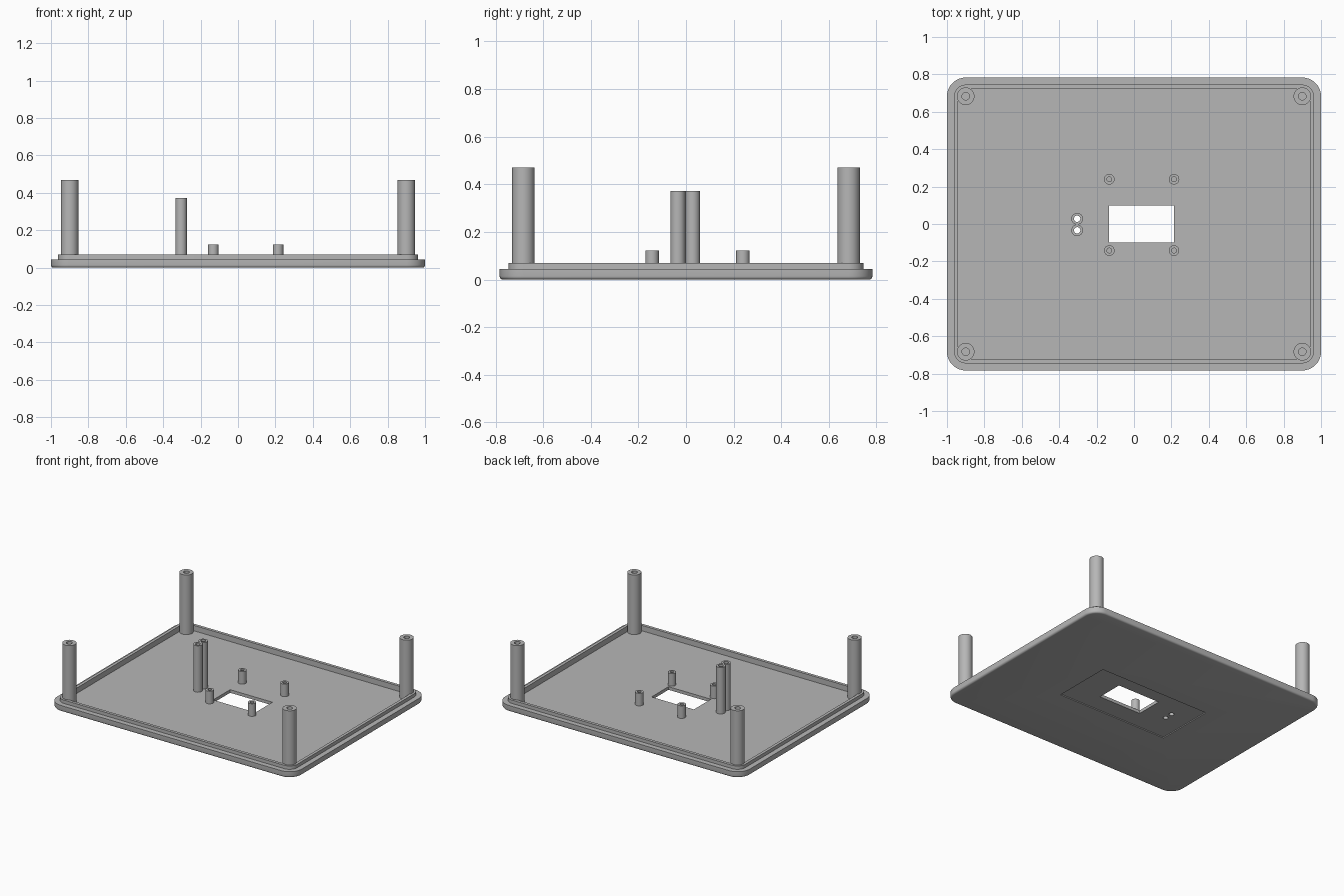
import bpy, bmesh, math
from mathutils import Matrix

cube = bpy.data.objects.get("Cube")
if cube:
    bpy.data.objects.remove(cube, do_unlink=True)

grey = bpy.data.materials.new("grey plastic")
grey.use_nodes = True
colour = (0.47, 0.47, 0.47, 1)
grey.diffuse_color = colour
grey.node_tree.nodes["Principled BSDF"].inputs["Base Color"].default_value = colour

HALF_X, HALF_Y, CORNER = 1.0, 0.783, 0.1
FLOOR = 0.03


def finish(bm, name, smooth=True):
    bmesh.ops.recalc_face_normals(bm, faces=bm.faces)
    mesh = bpy.data.meshes.new(name)
    bm.to_mesh(mesh)
    bm.free()
    mesh.materials.append(grey)
    ob = bpy.data.objects.new(name, mesh)
    bpy.context.collection.objects.link(ob)
    if smooth:
        activate(ob)
        bpy.ops.object.shade_smooth_by_angle(angle=math.radians(35))
    return ob


def activate(ob):
    bpy.ops.object.select_all(action="DESELECT")
    ob.select_set(True)
    bpy.context.view_layer.objects.active = ob


def rounded_loop(bm, inset, z, steps=10):
    """Rounded rectangle, concentric with the plate outline."""
    r = CORNER - inset
    verts = []
    for q, (sx, sy) in enumerate([(1, 1), (-1, 1), (-1, -1), (1, -1)]):
        for i in range(steps + 1):
            a = math.pi / 2 * (q + i / steps)
            verts.append(bm.verts.new((sx * (HALF_X - CORNER) + r * math.cos(a),
                                       sy * (HALF_Y - CORNER) + r * math.sin(a), z)))
    return verts


def bridge(bm, a, b):
    n = len(a)
    for i in range(n):
        bm.faces.new((a[i], a[(i + 1) % n], b[(i + 1) % n], b[i]))


def tube(name, x, y, r, hole, top, segments=40):
    """Hollow round standoff rising from the floor."""
    bm = bmesh.new()
    rings = []
    for rad, z in [(r, FLOOR), (r, top), (hole, top), (hole, FLOOR)]:
        rings.append([bm.verts.new((x + rad * math.cos(2 * math.pi * i / segments),
                                    y + rad * math.sin(2 * math.pi * i / segments), z))
                      for i in range(segments)])
    for a, b in zip(rings, rings[1:]):
        bridge(bm, a, b)
    return finish(bm, name)


def box_cutter(name, x0, x1, y0, y1, z0, z1):
    bm = bmesh.new()
    bmesh.ops.create_cube(bm, size=1, matrix=Matrix.Translation(
        ((x0 + x1) / 2, (y0 + y1) / 2, (z0 + z1) / 2)) @ Matrix.Diagonal(
        (x1 - x0, y1 - y0, z1 - z0, 1)))
    return finish(bm, name, False)


def hole_cutter(name, x, y, r):
    bm = bmesh.new()
    bmesh.ops.create_cone(bm, cap_ends=True, segments=40, radius1=r, radius2=r,
                          depth=0.4, matrix=Matrix.Translation((x, y, 0)))
    return finish(bm, name, False)


# Tray: filleted bottom edge, stepped side, raised lip and sunken floor
FILLET = 0.014
profile = []
for i in range(5):
    a = math.pi / 2 * i / 4
    profile.append((FILLET * (1 - math.sin(a)), FILLET * (1 - math.cos(a))))
profile += [(0, 0.045), (0.038, 0.045), (0.038, 0.07), (0.06, 0.07), (0.06, FLOOR)]
bm = bmesh.new()
loops = [rounded_loop(bm, inset, z) for inset, z in profile]
for a, b in zip(loops, loops[1:]):
    bridge(bm, a, b)
bm.faces.new(loops[0])
bm.faces.new(loops[-1])
tray = finish(bm, "base_tray", False)

# Openings: display window, label recess underneath, light holes
LIGHT_X, LIGHT_YS, LIGHT_HOLE = -0.304, (0.028, -0.034), 0.017
cutters = [box_cutter("label_recess_cutter", -0.46, 0.44, -0.24, 0.2, -0.1, 0.007),
           box_cutter("window_cutter", -0.133, 0.213, -0.1, 0.098, -0.2, 0.2)]
cutters += [hole_cutter("light_hole_cutter", LIGHT_X, y, LIGHT_HOLE) for y in LIGHT_YS]
activate(tray)
for cutter in cutters:
    mod = tray.modifiers.new("cut", "BOOLEAN")
    mod.operation = "DIFFERENCE"
    mod.solver = "EXACT"
    mod.object = cutter
    bpy.ops.object.modifier_apply(modifier=mod.name)
for cutter in cutters:
    bpy.data.objects.remove(cutter, do_unlink=True)
activate(tray)
bpy.ops.object.shade_smooth_by_angle(angle=math.radians(35))

# Tall corner posts
for sx, side in ((-1, "right"), (1, "left")):
    for sy, end in ((-1, "front"), (1, "back")):
        tube(f"corner_post_{end}_{side}", sx * (HALF_X - CORNER),
             sy * (HALF_Y - CORNER), 0.047, 0.02, 0.47)

# Short standoffs around the window
for x, side in ((-0.132, "right"), (0.214, "left")):
    for y, end in ((-0.142, "front"), (0.239, "back")):
        tube(f"window_standoff_{end}_{side}", x, y, 0.028, 0.013, 0.123)

# Twin light tubes
for y, end in zip(LIGHT_YS, ("back", "front")):
    tube(f"light_tube_{end}", LIGHT_X, y, 0.031, LIGHT_HOLE, 0.373)
